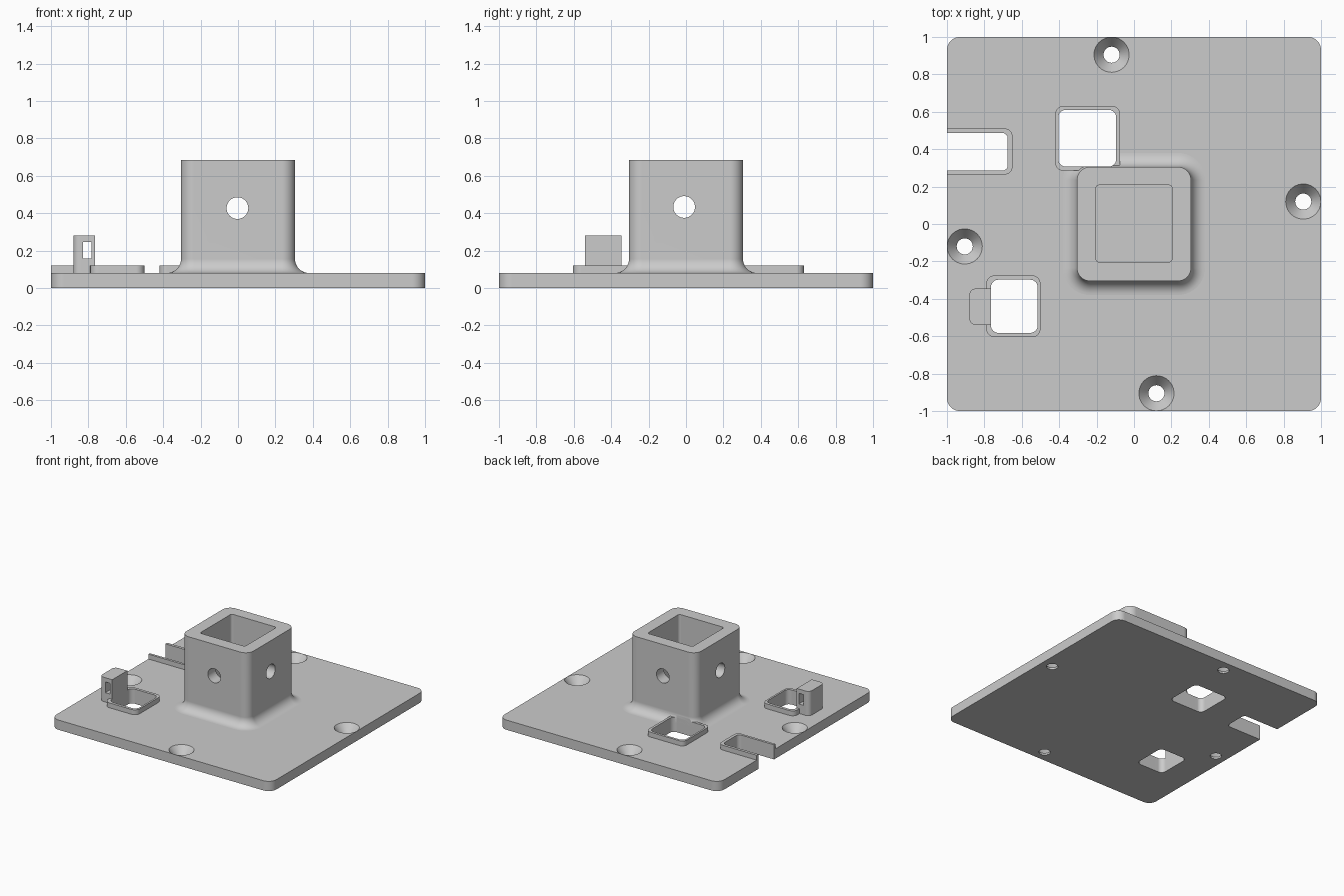
import bpy, bmesh
from math import sin, cos, pi

if "Cube" in bpy.data.objects:
    bpy.data.objects.remove(bpy.data.objects["Cube"])

grey = bpy.data.materials.new("light_grey")
grey.use_nodes = True
colour = (0.6, 0.6, 0.6, 1)
grey.diffuse_color = colour
grey.node_tree.nodes["Principled BSDF"].inputs["Base Color"].default_value = colour

PLATE = 0.08
SEAT = PLATE - 0.005     # raised parts sink slightly into the plate


def ring(x0, x1, y0, y1, radii, z, steps=10):
    """Rounded rectangle; radii is one value or one per corner, from +x+y anticlockwise."""
    if not isinstance(radii, tuple):
        radii = (radii,) * 4
    points = []
    for i, r in enumerate(radii):
        cx = x1 - r if i in (0, 3) else x0 + r
        cy = y1 - r if i in (0, 1) else y0 + r
        for k in range(steps + 1):
            a = pi / 2 * (i + k / steps)
            points.append((cx + r * cos(a), cy + r * sin(a), z))
    return points


def loft(name, rings):
    """Solid through a stack of matching rings."""
    bm = bmesh.new()
    loops = [[bm.verts.new(p) for p in pts] for pts in rings]
    n = len(loops[0])
    for low, high in zip(loops, loops[1:]):
        for i in range(n):
            j = (i + 1) % n
            bm.faces.new((low[i], low[j], high[j], high[i]))
    bm.faces.new(loops[0][::-1])
    bm.faces.new(loops[-1])
    bmesh.ops.remove_doubles(bm, verts=bm.verts, dist=1e-5)
    bmesh.ops.recalc_face_normals(bm, faces=bm.faces)
    mesh = bpy.data.meshes.new(name)
    bm.to_mesh(mesh)
    bm.free()
    obj = bpy.data.objects.new(name, mesh)
    bpy.context.collection.objects.link(obj)
    obj.data.materials.append(grey)
    return obj


def prism(name, rect, radii, z0, z1):
    return loft(name, [ring(*rect, radii, z) for z in (z0, z1)])


def cylinder(name, x, y, z, rotation):
    bpy.ops.mesh.primitive_cylinder_add(vertices=48, radius=0.058, depth=1,
                                        location=(x, y, z), rotation=rotation)
    bpy.context.object.name = name
    return bpy.context.object


def activate(obj):
    bpy.ops.object.select_all(action='DESELECT')
    obj.select_set(True)
    bpy.context.view_layer.objects.active = obj


def cut(obj, cutters):
    activate(obj)
    for cutter in cutters:
        mod = obj.modifiers.new("cut", 'BOOLEAN')
        mod.operation = 'DIFFERENCE'
        mod.solver = 'EXACT'
        mod.object = cutter
        bpy.ops.object.modifier_apply(modifier=mod.name)


# Base plate
plate = prism("base_plate", (-1, 1, -1, 1), 0.07, 0, PLATE)

# Square socket with a flared foot
half, flare = 0.305, 0.075
sections = [(flare, SEAT)]
for k in range(11):
    t = pi / 2 * k / 10
    sections.append((flare * (1 - sin(t)), PLATE + flare * (1 - cos(t))))
sections.append((0, 0.685))
socket = loft("square_socket", [
    ring(-half - o, half + o, -half - o, half + o, 0.07 + o, z) for o, z in sections])

# Raised rims around the openings
back_rim = prism("back_rim", (-0.42, -0.075, 0.285, 0.63), 0.04, SEAT, 0.12)
side_rim = prism("side_rim", (-1, -0.65, 0.265, 0.51), (0.04, 0, 0, 0.04), SEAT, 0.12)
front_rim = prism("front_rim", (-0.79, -0.5, -0.605, -0.275), 0.045, SEAT, 0.12)

# Upright lug beside the front opening
lug = prism("slotted_lug", (-0.88, -0.74, -0.54, -0.345), (0, 0.035, 0.035, 0), SEAT, 0.28)

# Cutters
back_hole = prism("back_cutter", (-0.405, -0.095, 0.307, 0.61), 0.04, -0.1, 0.3)
side_hole = prism("side_cutter", (-1.2, -0.675, 0.285, 0.487), 0.03, -0.1, 0.3)
front_hole = prism("front_cutter", (-0.765, -0.515, -0.582, -0.298), 0.04, -0.1, 0.4)
bore = prism("bore_cutter", (-0.205, 0.205, -0.203, 0.208), 0.02, 0, 1)
lug_slot = prism("lug_slot_cutter", (-0.828, -0.784, -0.7, -0.2), 0, 0.157, 0.245)
pin_y = cylinder("pin_cutter_y", -0.003, 0, 0.427, (pi / 2, 0, 0))
pin_x = cylinder("pin_cutter_x", 0, -0.01, 0.433, (0, pi / 2, 0))

screws = []
for x, y in ((-0.12, 0.905), (0.905, 0.12), (-0.905, -0.12), (0.12, -0.905)):
    screws.append(loft("screw_cutter", [
        ring(x - r, x + r, y - r, y + r, r, z)
        for r, z in ((0.043, -0.1), (0.043, 0.015), (0.094, PLATE), (0.0945, 0.1))]))

cut(plate, [back_hole, side_hole, front_hole] + screws)
cut(socket, [bore, pin_x, pin_y, back_hole])
cut(back_rim, [back_hole])
cut(side_rim, [side_hole])
cut(front_rim, [front_hole])
cut(lug, [front_hole, lug_slot])

for cutter in [back_hole, side_hole, front_hole, bore, lug_slot, pin_x, pin_y] + screws:
    bpy.data.objects.remove(cutter)

# Single material and smooth rounded edges on every part
for part in (plate, socket, back_rim, side_rim, front_rim, lug):
    part.data.materials.clear()
    part.data.materials.append(grey)
    for face in part.data.polygons:
        face.material_index = 0
    activate(part)
    bpy.ops.object.shade_smooth_by_angle(angle=pi / 6)
    normals = part.modifiers.new("weighted_normals", 'WEIGHTED_NORMAL')
    normals.keep_sharp = True
